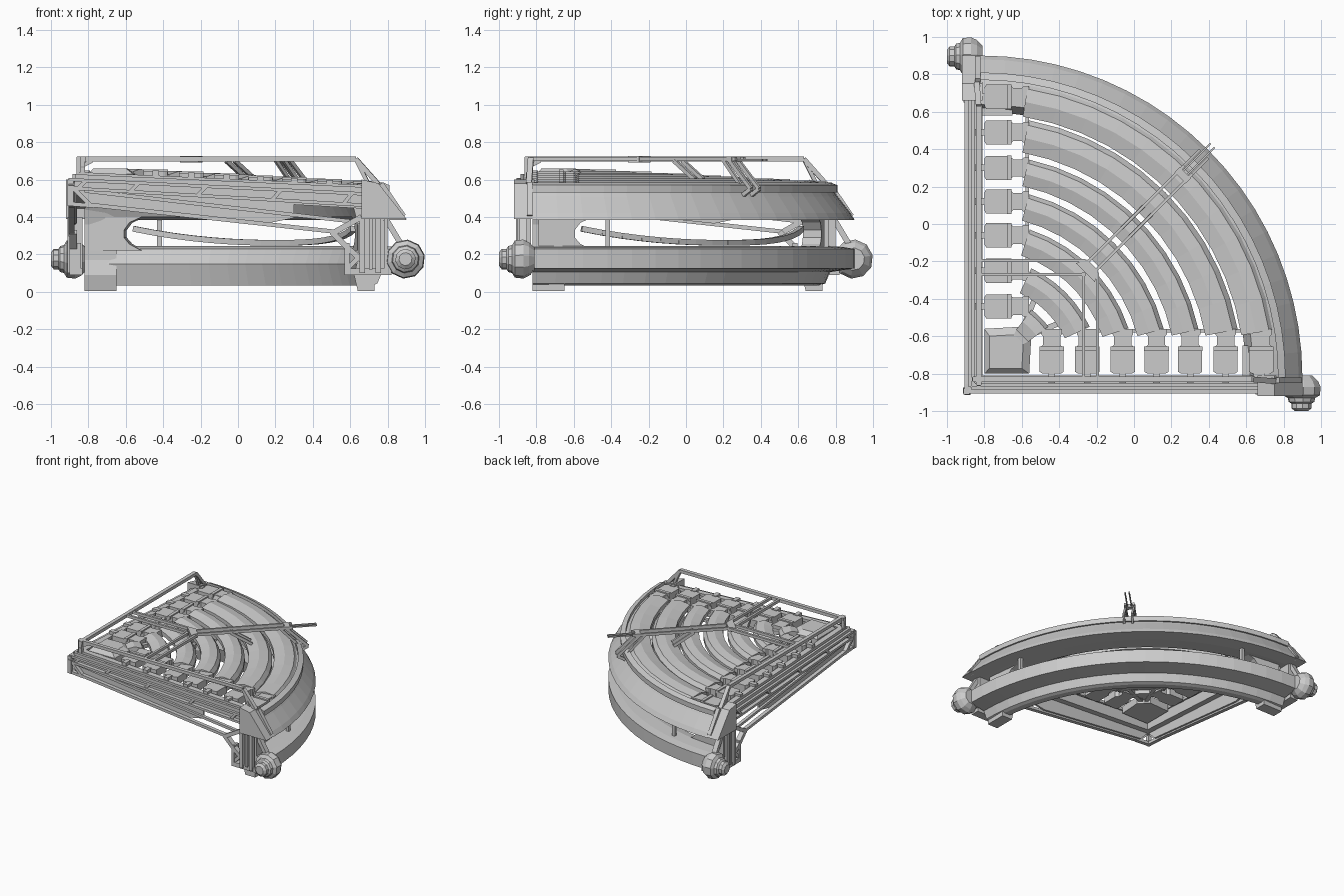
import bpy, bmesh
from math import sin, cos, pi, asin
from mathutils import Vector

if "Cube" in bpy.data.objects:
    bpy.data.objects.remove(bpy.data.objects["Cube"])

C = -0.82  # centre of all the arcs, in x and y


def build(name, parts, both=False):
    """Join (verts, faces) parts; both=True adds a copy mirrored over the x=y diagonal."""
    bm = bmesh.new()
    for verts, faces in parts:
        for swap in ((False, True) if both else (False,)):
            vs = [bm.verts.new((v[1], v[0], v[2]) if swap else v) for v in verts]
            for f in faces:
                bm.faces.new([vs[i] for i in f])
    bmesh.ops.recalc_face_normals(bm, faces=bm.faces)
    me = bpy.data.meshes.new(name)
    bm.to_mesh(me)
    bm.free()
    ob = bpy.data.objects.new(name, me)
    bpy.context.collection.objects.link(ob)
    return ob


def loft(rings):
    """Closed skin through equal-sized rings, with capped ends."""
    n, verts = len(rings[0]), [tuple(p) for r in rings for p in r]
    faces = [(k*n+i, k*n+(i+1) % n, (k+1)*n+(i+1) % n, (k+1)*n+i)
             for k in range(len(rings)-1) for i in range(n)]
    last = (len(rings)-1)*n
    return verts, faces + [tuple(range(n)), tuple(range(last, last+n))]


def sweep(profile, a0, a1, n):
    """Sweep an (r, z) profile round the arc centre."""
    angs = [a0+(a1-a0)*k/n for k in range(n+1)]
    return loft([[(C+r*cos(a), C+r*sin(a), z) for r, z in profile] for a in angs])


def prism(poly, y0, y1):
    """Extrude an (x, z) outline along y."""
    return loft([[(x, y, z) for x, z in poly] for y in (y0, y1)])


def box(x0, x1, y0, y1, z0, z1):
    return prism([(x0, z0), (x1, z0), (x1, z1), (x0, z1)], y0, y1)


def bar(p, q, w, h=None):
    """Rectangular bar between two points."""
    p, q, h = Vector(p), Vector(q), h or w
    d = (q-p).normalized()
    s = d.cross(Vector((0, 0, 1)) if abs(d.z) < 0.95 else Vector((0, 1, 0))).normalized()
    u = s.cross(d)
    return loft([[e+s*a*w/2+u*b*h/2 for a, b in ((-1, -1), (1, -1), (1, 1), (-1, 1))] for e in (p, q)])


def path(pts, w, h=None):
    return [bar(a, b, w, h) for a, b in zip(pts, pts[1:])]


def deck(r):
    return 0.67-0.055*r


# Outer curved bands
build("lower_band", [sweep([(1.72, .23), (1.72, .125), (1.59, .105), (1.565, .045), (1.54, .035),
                            (1.49, .035), (1.46, .15), (1.49, .23), (1.56, .245), (1.66, .24)], 0, pi/2, 20)])
build("upper_band", [sweep([(1.72, .385), (1.70, .42), (1.63, .51), (1.60, .555), (1.54, .575),
                            (1.46, .58), (1.42, .48), (1.46, .40), (1.60, .385)], 0, pi/2, 20)])
build("band_lip", [sweep([(1.63, .57), (1.63, .53), (1.59, .53), (1.59, .585)], 0, pi/2, 20)])

# Rail sagging through the gap between the bands
sag = []
for k in range(17):
    a = 0.18+(pi/2-0.36)*k/16
    sag.append((C+1.46*cos(a), C+1.46*sin(a), 0.262+0.075*abs(k/8-1)**2.4))
build("sagging_rail", path(sag, 0.03, 0.03))
hx, hy = C+1.62*cos(.25), C+1.62*sin(.25)
build("rail_hanger", [bar((hx, hy, .23), (hx, hy, .40), .025)], True)

# Curved deck slats, their end brackets and pegs
slots = [-0.44, -0.25, -0.06, 0.12, 0.30, 0.49, 0.68]
slats, brackets, pegs = [], [], []
for i, x in enumerate(slots):
    r, z = x-C, deck(x-C)
    w = 0.073 if i < 5 else 0.088
    a = asin(min(0.24/r, 0.6))
    slats.append(sweep([(r+w, z-.035), (r+w*.7, z-.004), (r-w*.1, z+.008), (r-w, z-.012),
                        (r-w, z-.045), (r, z-.06), (r+w, z-.065)], a, pi/2-a, 5+i))
    plan = [(-.052, -.80), (-.07, -.79), (-.07, -.665), (-.05, -.645), (-.05, -.60), (-.06, -.59), (-.06, -.56),
            (.06, -.56), (.06, -.59), (.05, -.60), (.05, -.645), (.07, -.665), (.07, -.79), (.052, -.80)]
    brackets.append(loft([[(x+u*.92, v, zz) for u, v in plan] for zz in (z-.065, z-.006)]))
    brackets.append(box(x-.066, x+.066, -.68, -.655, z-.02, z+.004))
    pegs.append(box(x-.018, x+.018, -.85, -.79, z-.045, z-.001))
build("deck_slats", slats)
build("slat_brackets", brackets, True)
build("pegs", pegs, True)
build("bracket_tie", [bar((-.55, -.57, deck(.3)-.05), (.60, -.57, deck(1.4)-.05), .02, .03)], True)

# Inner corner hub with bevelled corner
hub = [(-.80, -.80), (-.56, -.80), (-.55, -.62), (-.62, -.55), (-.80, -.56)]
build("corner_hub", [loft([[(-.70+(x+.70)*s, -.70+(y+.70)*s, z) for x, y in hub]
                           for s, z in ((1, .57), (1, .63), (.72, .66))])])
build("hub_struts", [bar((-.62, -.62, .6), (-.40, -.53, .6), .03)], True)

# Flared post at each end of the curve
post = [(.73, .005), (.73, .10), (.71, .18), (.71, .36), (.74, .46), (.74, .53),
        (.58, .53), (.62, .44), (.64, .36), (.64, .17), (.62, .09), (.64, .005)]
build("end_post", [prism(post, -.82, -.65)], True)
# rounded web closing the gap between the bands
web = [(.02, .22), (.21, .22), (.165, .255), (.145, .29), (.145, .33), (.165, .37), (.21, .40), (.02, .40)]
build("post_web", [loft([[(C+r*cos(a), C+r*sin(a), z) for a, z in web] for r in (1.46, 1.56)])], True)


# Sloping straight side frame
def slope(z0, z1, x):
    return z0+(z1-z0)*(x+.9)/1.56


def sloped(z0, z1, h, y0, y1, xa=-.9, xb=.67):
    za, zb = slope(z0, z1, xa), slope(z0, z1, xb)
    return prism([(xa, za), (xb, zb), (xb, zb+h), (xa, za+h)], y0, y1)


frame = [sloped(.62, .55, .022, -.855, -.81, -.85), sloped(.59, .515, .018, -.905, -.855),
         sloped(.545, .455, .018, -.905, -.86), sloped(.535, .445, .085, -.875, -.815, -.875),
         sloped(.60, .53, .03, -.885, -.865, -.87)]
for x in (-.86, -.58, -.22, .18, .56):
    frame.append(bar((x, -.885, slope(.55, .46, x)), (x+.05, -.885, slope(.60, .525, x+.05)), .03, .02))
build("side_beam", frame, True)

# Lower truss and tapering skirt panel under the beam
truss = path([(-.905, -.89, .58), (-.79, -.89, .465), (.53, -.89, .32)], .03, .022)
truss += [bar((-.90, -.89, .47), (-.77, -.89, .46), .03, .022), bar((-.895, -.895, .46), (-.895, -.895, .60), .03),
          bar((-.82, -.88, .54), (.66, -.88, .37), .025, .02), bar((.50, -.89, .31), (.66, -.89, .40), .03),
          prism([(-.79, .465), (.15, .365), (.30, .395), (.30, .47), (-.86, .54)], -.875, -.86)]
build("side_truss", truss, True)

# Corner housing, support leg and its bracket
build("corner_housing", [prism([(.66, .39), (.90, .39), (.75, .58), (.66, .60)], -.92, -.81)], True)
leg = [box(.65, .68, -.91, -.83, .10, .40), box(.70, .72, -.91, -.83, .12, .40),
       box(.735, .765, -.91, -.83, .10, .40), box(.78, .80, -.90, -.83, .12, .40),
       box(.57, .82, -.90, -.83, .09, .125), box(.66, .79, -.86, -.83, .10, .40),
       box(.57, .595, -.90, -.84, .10, .26), bar((.58, -.87, .12), (.66, -.87, .2), .05, .025)]
leg += path([(.50, -.88, .32), (.58, -.88, .24), (.66, -.88, .17)], .04, .03)
leg += [bar((.79, -.87, .39), (.88, -.87, .24), .04, .03)]
build("support_leg", leg, True)

# Faceted round knob on each outer corner
rings = [[(.895+r*cos(k*pi/5+.2), y, .175+r*sin(k*pi/5+.2)) for k in range(10)]
         for y, r in ((-1, .035), (-.985, .055), (-.96, .055), (-.95, .07), (-.93, .075),
                      (-.915, .10), (-.87, .105), (-.84, .09), (-.81, .06))]
build("corner_knob", [loft(rings), box(.78, .88, -.90, -.83, .12, .23)], True)

# Hand rail above each straight side
rail = path([(-.86, -.83, .71), (.63, -.83, .71), (.75, -.84, .575)], .03, .025)
rail += [bar((-.85, -.83, .60), (-.85, -.83, .72), .025), bar((.63, -.83, .71), (.70, -.84, .57), .02),
         bar((-.86, -.83, .66), (-.78, -.83, .70), .02)]
rail += path([(.76, -.835, .575), (.88, -.835, .40)], .03, .04)
build("hand_rail", rail, True)

# Overhead Y-shaped gantry with slim prongs reaching past the outer band
gantry = [bar((x, -.84, .71), (x, -.26, .71), .018, .022) for x in (-.27, -.195)]
g = .022  # sideways offset of the diagonal pair
gantry += [bar((-.25+g, -.25-g, .71), (.29+g, .29-g, .71), .016, .022),
           bar((.27+g*.5, .27-g*.5, .705), (.42+g*.5, .42-g*.5, .705), .01),
           bar((-.04+g, -.04-g, .70), (.07+g, .07-g, .60), .018, .022)]
gantry += path([(.25+g, .25-g, .71), (.37+g, .37-g, .55), (.28+g, .28-g, .48)], .016, .022)
gantry += path([(.22+g, .22-g, .71), (.32+g, .32-g, .56)], .016, .02)
build("gantry", gantry, True)
joint = [(-.29, -.19), (-.19, -.29), (-.17, -.23), (-.23, -.17)]
build("gantry_joint", [loft([[(x-.02, y-.02, z) for x, y in joint] for z in (.69, .725)]),
                       bar((.23, .29, .71), (.29, .23, .71), .04, .025)])
